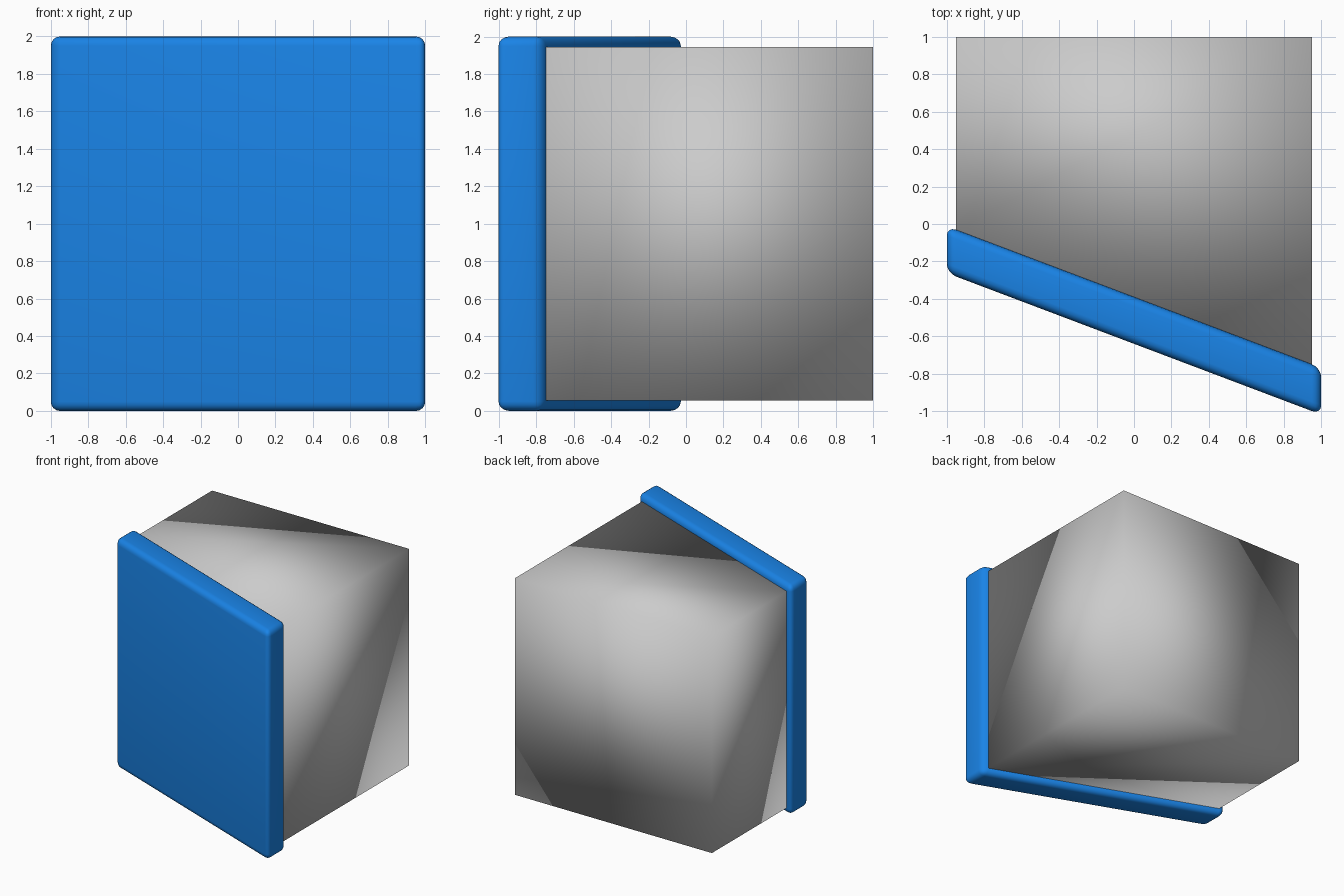
import bpy
import bmesh

if "Cube" in bpy.data.objects:
    bpy.data.objects.remove(bpy.data.objects["Cube"])

SLANT = -0.378          # y change per unit of x along the front
PANEL_FRONT, PANEL_BACK = -0.64, -0.39


def box(name, x, y, z):
    """Box from (min, max) ranges, returned with its bmesh for further shaping."""
    bm = bmesh.new()
    bmesh.ops.create_cube(bm, size=1)
    for v in bm.verts:
        for i, (lo, hi) in enumerate((x, y, z)):
            v.co[i] = hi if v.co[i] > 0 else lo
    me = bpy.data.meshes.new(name)
    ob = bpy.data.objects.new(name, me)
    bpy.context.collection.objects.link(ob)
    return ob, bm


def finish(ob, bm):
    bmesh.ops.recalc_face_normals(bm, faces=bm.faces)
    for f in bm.faces:
        f.smooth = True
    bm.to_mesh(ob.data)
    bm.free()


# Cabinet body: box whose front follows the slanted panel, softly shaded all over
body, bm = box("cabinet_body", (-0.95, 0.95), (PANEL_BACK, 1), (0.055, 1.945))
for v in bm.verts:
    if v.co.y < 0:
        v.co.y += SLANT * v.co.x
finish(body, bm)

# Front panel: rounded slab sheared along the slant
panel, bm = box("front_panel", (-1, 1), (PANEL_FRONT, PANEL_BACK), (0, 2))
bmesh.ops.bevel(bm, geom=bm.edges[:], offset=0.05, segments=4,
                profile=0.5, affect='EDGES')
for v in bm.verts:
    v.co.y += SLANT * v.co.x
finish(panel, bm)

blue = bpy.data.materials.new("blue")
blue.diffuse_color = (0.01, 0.23, 0.8, 1)
blue.use_nodes = True
blue.node_tree.nodes["Principled BSDF"].inputs["Base Color"].default_value = blue.diffuse_color
panel.data.materials.append(blue)
